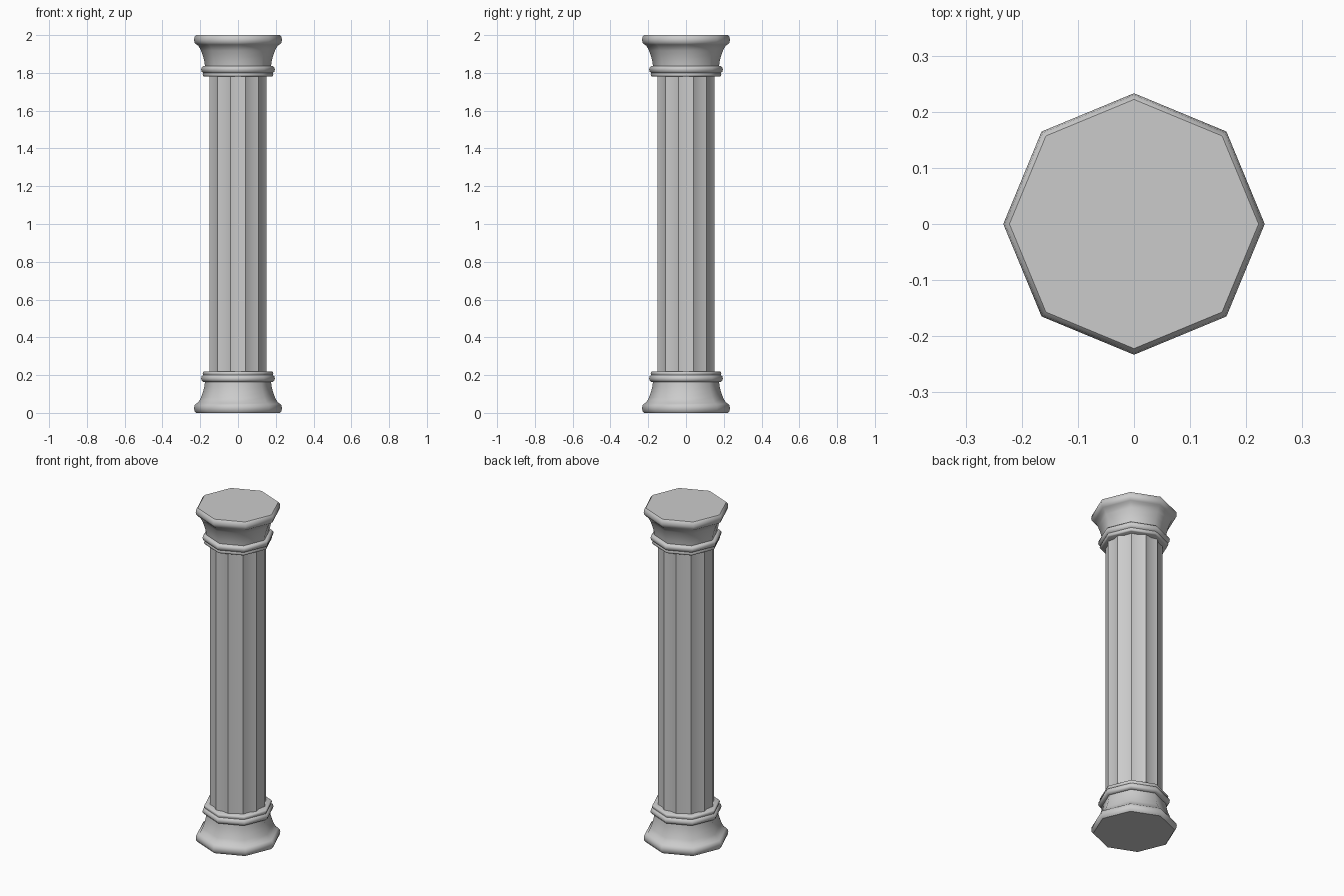
import bpy
from math import cos, sin, pi, radians

if "Cube" in bpy.data.objects:
    bpy.data.objects.remove(bpy.data.objects["Cube"])


def loft(name, rings, angle):
    """Skin a stack of equal-sized vertex rings, capped at both ends."""
    n = len(rings[0])
    verts = [v for ring in rings for v in ring]
    faces = [(i * n + j, i * n + (j + 1) % n, (i + 1) * n + (j + 1) % n, (i + 1) * n + j)
             for i in range(len(rings) - 1) for j in range(n)]
    faces.append(tuple(reversed(range(n))))
    faces.append(tuple(range(len(verts) - n, len(verts))))
    mesh = bpy.data.meshes.new(name)
    mesh.from_pydata(verts, [], faces)
    obj = bpy.data.objects.new(name, mesh)
    bpy.context.collection.objects.link(obj)
    bpy.ops.object.select_all(action='DESELECT')
    obj.select_set(True)
    bpy.context.view_layer.objects.active = obj
    bpy.ops.object.shade_smooth_by_angle(angle=radians(angle))
    return obj


def octagon(r, z):
    return [(r * cos(k * pi / 4), r * sin(k * pi / 4), z) for k in range(8)]


def fluted(z, sides=12, r=0.155, depth=0.008):
    # ridge vertices alternate with slightly sunken face centres
    ring = []
    for k in range(sides * 2):
        a = pi / sides * (k + 1)
        rad = r if k % 2 == 0 else r * cos(pi / sides) - depth
        ring.append((rad * cos(a), rad * sin(a), z))
    return ring


# Moulding profile (radius, height): plinth roll, flare, large ring, small ring
profile = [(0.222, 0.0), (0.230, 0.009), (0.233, 0.025), (0.230, 0.040), (0.220, 0.050),
           (0.209, 0.057), (0.196, 0.082), (0.185, 0.112), (0.178, 0.140), (0.175, 0.164),
           (0.186, 0.165), (0.194, 0.173), (0.195, 0.183), (0.192, 0.194), (0.184, 0.200),
           (0.184, 0.201), (0.187, 0.208), (0.185, 0.217), (0.179, 0.220)]

# Base and its mirrored capital
loft("base", [octagon(r, z) for r, z in profile], 50)
loft("capital", [octagon(r, 2 - z) for r, z in reversed(profile)], 50)

# Shaft running between them
loft("shaft", [fluted(0.21), fluted(1.79)], 35)
